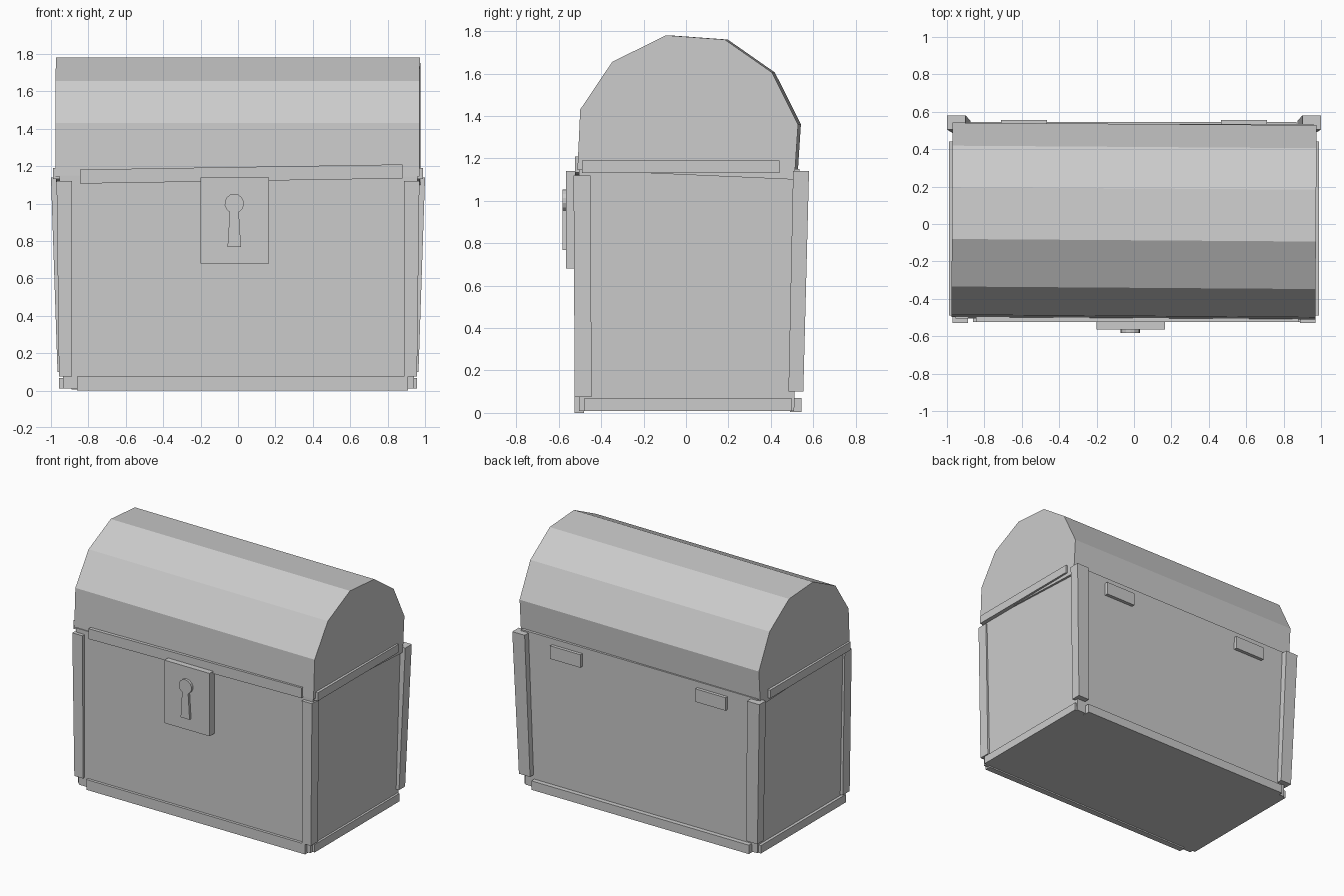
import bpy, bmesh, math
from mathutils import Matrix

if "Cube" in bpy.data.objects:
    bpy.data.objects.remove(bpy.data.objects["Cube"], do_unlink=True)

grey = bpy.data.materials.new("light_grey")
grey.use_nodes = True
colour = (0.6, 0.6, 0.6, 1)
grey.diffuse_color = colour
grey.node_tree.nodes["Principled BSDF"].inputs["Base Color"].default_value = colour


def finish(name, bm):
    bmesh.ops.recalc_face_normals(bm, faces=bm.faces)
    mesh = bpy.data.meshes.new(name)
    bm.to_mesh(mesh)
    bm.free()
    mesh.materials.append(grey)
    obj = bpy.data.objects.new(name, mesh)
    bpy.context.collection.objects.link(obj)
    return obj


def loft(name, first, second):
    """Solid between two matching rings of points."""
    bm = bmesh.new()
    a = [bm.verts.new(p) for p in first]
    b = [bm.verts.new(p) for p in second]
    bm.faces.new(a)
    bm.faces.new(b)
    for i in range(len(a)):
        j = (i + 1) % len(a)
        bm.faces.new((a[i], a[j], b[j], b[i]))
    return finish(name, bm)


def block(name, x, y, z, top_x=None, top_y=None, slope=0):
    """Box from ranges; the top may differ, and slope raises z along x."""
    def ring(xs, ys, height):
        corners = ((xs[0], ys[0]), (xs[1], ys[0]), (xs[1], ys[1]), (xs[0], ys[1]))
        return [(px, py, height + slope * px) for px, py in corners]
    return loft(name, ring(x, y, z[0]), ring(top_x or x, top_y or y, z[1]))


# Body, slightly wider at the top and leaning back
block("body", (-0.935, 0.94), (-0.505, 0.51), (0.01, 1.15),
      (-0.955, 0.96), (-0.505, 0.535))

# Faceted barrel lid, turned a little out of line
profile = [(-0.505, 1.145), (-0.492, 1.43), (-0.341, 1.655), (-0.087, 1.78),
           (0.19, 1.76), (0.412, 1.605), (0.535, 1.36), (0.518, 1.1)]
lid = loft("lid", [(-0.973, y, z) for y, z in profile],
           [(0.973, y, z) for y, z in profile])
lid.data.transform(Matrix.Rotation(-0.007, 4, "Z"))

# Corner posts: upright in front, splayed outward at the back
for side, label in ((-1, "right"), (1, "left")):
    def span(inner, outer):
        return tuple(sorted((side * inner, side * outer)))
    block(f"front_post_{label}", span(0.887, 0.957), (-0.525, -0.445),
          (0.075, 1.12), span(0.887, 0.97), (-0.53, -0.45))
    block(f"back_post_{label}", span(0.875, 0.965), (0.483, 0.553),
          (0.1, 1.14), span(0.9, 1.0), (0.505, 0.58))
    # Side trims below and above
    block(f"side_bottom_trim_{label}", span(0.9, 0.957), (-0.48, 0.5), (0.01, 0.068))
    block(f"side_top_trim_{label}", span(0.94, 0.99), (-0.49, 0.44), (1.13, 1.19))
    # Back hinge plates
    block(f"hinge_{label}", span(0.465, 0.71), (0.5, 0.557), (1.01, 1.105))

# Front and back trims
block("front_bottom_trim", (-0.86, 0.91), (-0.525, -0.48), (0, 0.075))
block("front_top_trim", (-0.845, 0.88), (-0.523, -0.48), (1.12, 1.195), slope=0.016)
block("back_bottom_trim", (-0.89, 0.87), (0.49, 0.545), (0.005, 0.07))

# Lock plate
block("lock_plate", (-0.2, 0.165), (-0.565, -0.5), (0.68, 1.14))

# Raised keyhole: one outline of a round head over a flared stem
cx, cz, radius = -0.02, 1.0, 0.052
outline = [(cx - 0.036, 0.768), (cx + 0.036, 0.768)]
for i in range(13):
    angle = math.radians(-62 + i * 304 / 12)
    outline.append((cx + radius * math.cos(angle), cz + radius * math.sin(angle)))
loft("keyhole", [(x, -0.583, z) for x, z in outline],
     [(x, -0.56, z) for x, z in outline])
